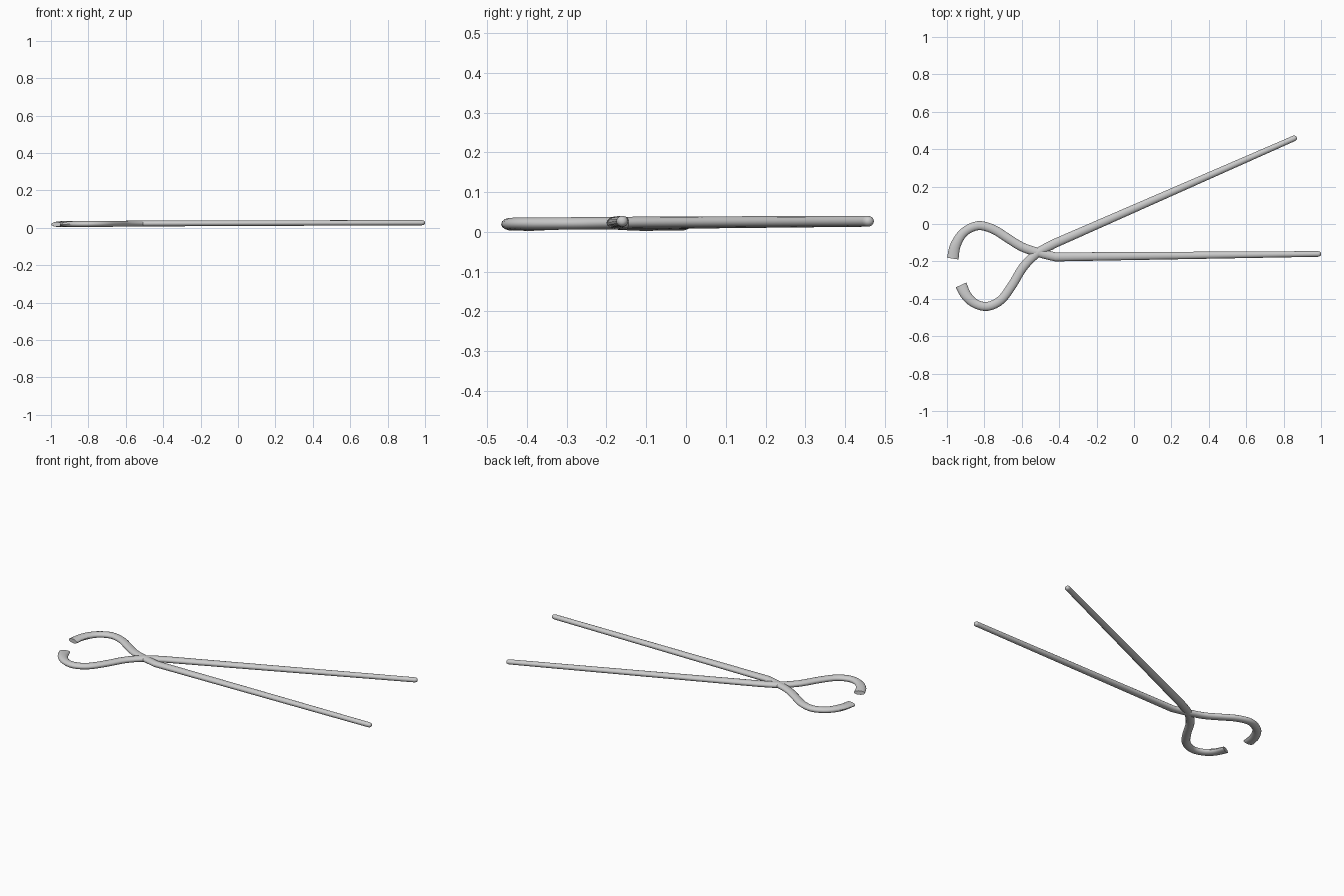
import bpy, bmesh, math
from mathutils import Vector

if "Cube" in bpy.data.objects:
    bpy.data.objects.remove(bpy.data.objects["Cube"])

SIDES = 14


def smooth_path(pts, steps=4):
    """Catmull-Rom through (x, y, z, half width, half height) stations."""
    p = [Vector(q) for q in pts]
    p = [p[0] * 2 - p[1]] + p + [p[-1] * 2 - p[-2]]
    out = []
    for i in range(1, len(p) - 2):
        a, b, c, d = p[i - 1:i + 3]
        for k in range(steps):
            t = k / steps
            out.append((b * 2 + (c - a) * t + (a * 2 - b * 5 + c * 4 - d) * t ** 2
                        + (b * 3 - a - c * 3 + d) * t ** 3) * 0.5)
    return out + [p[-2]]


def handle(root, tip):
    """Straight tapering grip with a rounded tip."""
    a, b = Vector(root), Vector(tip)
    length = (b - a).length
    out = [a.lerp(b, t) for t in (0.25, 0.5, 0.75)]
    for k in range(6):
        ang = math.radians(k * 16)
        s = a.lerp(b, 1 - 0.018 * (1 - math.sin(ang)) / length)
        s[3] *= math.cos(ang) ** 0.8
        s[4] *= math.cos(ang) ** 0.8
        out.append(s)
    return out


def sweep(name, stations):
    bm = bmesh.new()
    rings = []
    for i, s in enumerate(stations):
        n, p = stations[min(i + 1, len(stations) - 1)], stations[max(i - 1, 0)]
        t = Vector((n[0] - p[0], n[1] - p[1], 0)).normalized()
        side, c = Vector((-t.y, t.x, 0)), Vector(s[:3])
        ring = []
        for k in range(SIDES):
            a = math.tau * k / SIDES
            ring.append(bm.verts.new(c + side * (s[3] * math.cos(a))
                                     + Vector((0, 0, s[4] * math.sin(a)))))
        rings.append(ring)
    for r, q in zip(rings, rings[1:]):
        for k in range(SIDES):
            j = (k + 1) % SIDES
            bm.faces.new((r[k], r[j], q[j], q[k]))
    bm.faces.new(rings[0])
    bm.faces.new(rings[-1])
    bmesh.ops.recalc_face_normals(bm, faces=bm.faces)
    me = bpy.data.meshes.new(name)
    bm.to_mesh(me)
    bm.free()
    ob = bpy.data.objects.new(name, me)
    bpy.context.collection.objects.link(ob)
    bpy.context.view_layer.objects.active = ob
    ob.select_set(True)
    bpy.ops.object.shade_smooth_by_angle(angle=math.radians(40))
    ob.select_set(False)


def arm(name, jaw, tip):
    # jaw points run from the flat cut end to the crossing
    n = len(jaw) - 1
    pts = []
    for i, (x, y) in enumerate(jaw):
        f = i / n
        w = 0.031 if i == 0 else 0.028 if i == 1 else 0.024
        h = 0.012 if i == 0 else 0.016
        pts.append((x, y, 0.018 + 0.005 * f, w, h))
    sweep(name, smooth_path(pts) + handle(pts[-1], tip))


# Arm with the upper jaw and level grip
arm("level_arm",
    [(-0.969, -0.185), (-0.955, -0.115), (-0.91, -0.045), (-0.835, -0.009),
     (-0.755, -0.027), (-0.68, -0.073), (-0.60, -0.122), (-0.51, -0.153), (-0.42, -0.176)],
    (1.0, -0.16, 0.027, 0.015, 0.014))

# Arm with the lower jaw and slanted grip
arm("slanted_arm",
    [(-0.925, -0.326), (-0.895, -0.385), (-0.845, -0.428), (-0.78, -0.440),
     (-0.71, -0.405), (-0.65, -0.325), (-0.592, -0.23), (-0.515, -0.154), (-0.42, -0.102)],
    (0.87, 0.464, 0.027, 0.015, 0.014))
